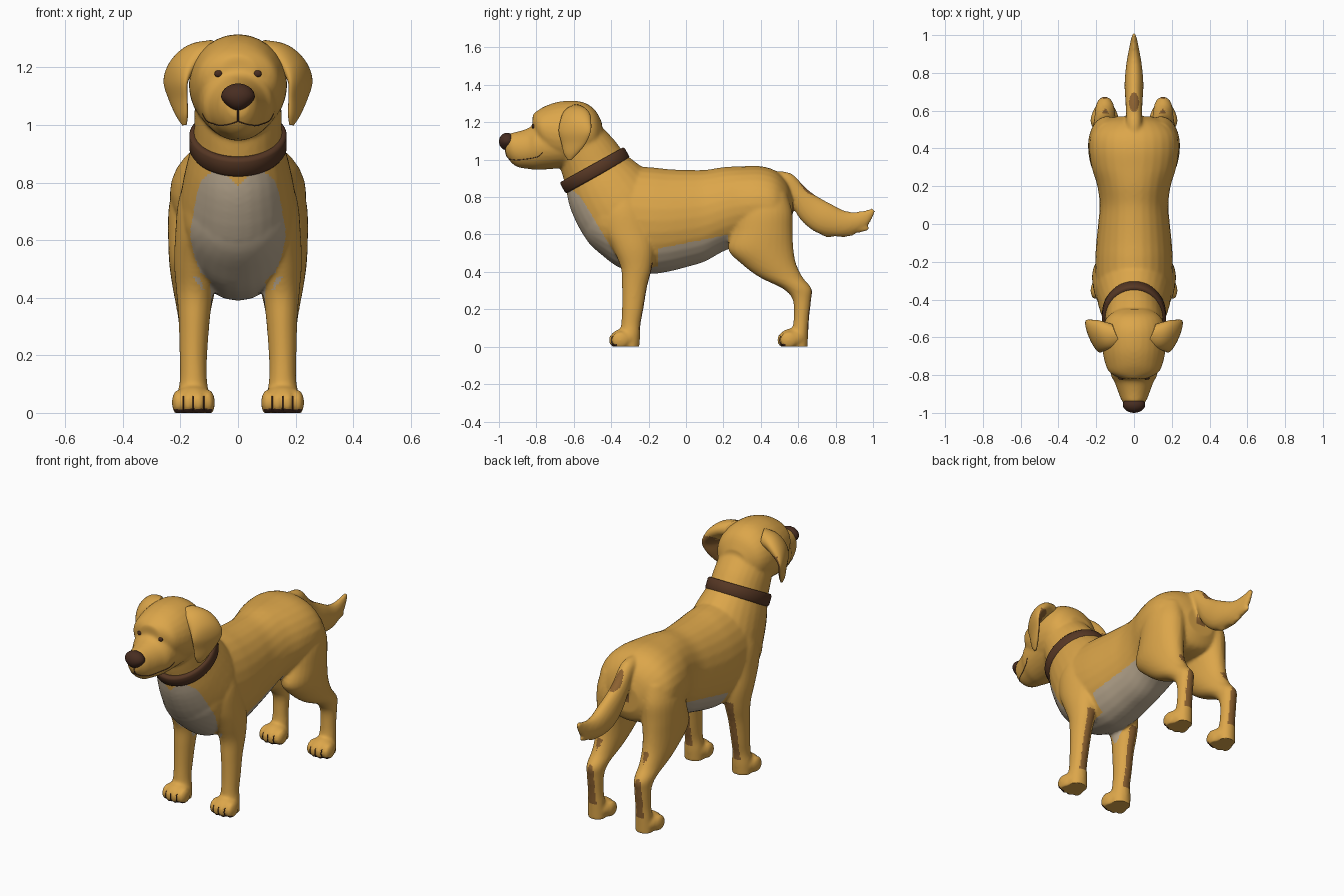
import bpy, bmesh, math
from mathutils import Vector, Matrix
from mathutils.bvhtree import BVHTree

if "Cube" in bpy.data.objects:
    bpy.data.objects.remove(bpy.data.objects["Cube"])


def material(name, rgb):
    m = bpy.data.materials.new(name)
    lin = [((c / 255 + 0.055) / 1.055) ** 2.4 for c in rgb]
    m.diffuse_color = (*lin, 1)
    m.use_nodes = True
    m.node_tree.nodes["Principled BSDF"].inputs["Base Color"].default_value = m.diffuse_color
    return m


GOLD = material("golden_fur", (220, 166, 74))
CREAM = material("cream_fur", (188, 171, 146))
TAN = material("brown_fur", (140, 97, 48))
COLLAR = material("collar_brown", (86, 55, 36))
DARK = material("nose_dark_brown", (72, 45, 33))


def finish(name, bm, mats):
    bmesh.ops.recalc_face_normals(bm, faces=bm.faces)
    me = bpy.data.meshes.new(name)
    bm.to_mesh(me)
    bm.free()
    for m in mats:
        me.materials.append(m)
    for p in me.polygons:
        p.use_smooth = True
    ob = bpy.data.objects.new(name, me)
    bpy.context.collection.objects.link(ob)
    return ob


def smooth_rows(rows, steps=4):
    """Catmull-Rom interpolation between section rows."""
    out = []
    for i in range(len(rows) - 1):
        a, b, c, d = (rows[max(0, min(len(rows) - 1, i + k))] for k in (-1, 0, 1, 2))
        for s in range(steps):
            t = s / steps
            out.append([0.5 * (2 * q + (r - p) * t + (2 * p - 5 * q + 4 * r - w) * t * t
                               + (3 * q - p - 3 * r + w) * t ** 3)
                        for p, q, r, w in zip(a, b, c, d)])
    return out + [list(rows[-1])]


def skin(bm, rings, n=28):
    """rings: (centre, u, v) ellipses joined into a closed tube."""
    loops = []
    for c, u, v in rings:
        loops.append([bm.verts.new(c + u * math.cos(2 * math.pi * k / n)
                                   + v * math.sin(2 * math.pi * k / n)) for k in range(n)])
    for a, b in zip(loops, loops[1:]):
        for k in range(n):
            bm.faces.new((a[k], a[(k + 1) % n], b[(k + 1) % n], b[k]))
    bm.faces.new(loops[0])
    bm.faces.new(loops[-1])


def loft(bm, rows, sx=1):
    """rows: x, y, z, half width, half depth, tilt of the section in degrees."""
    rings = []
    for x, y, z, rx, rv, t in smooth_rows(rows):
        t = math.radians(t)
        rings.append((Vector((sx * x, y, z)), Vector((max(rx, .003), 0, 0)),
                      Vector((0, math.cos(t), math.sin(t))) * max(rv, .003)))
    skin(bm, rings)


def ball(bm, c, r, tilt=0):
    m = Matrix.Translation(c) @ Matrix.Rotation(math.radians(tilt), 4, 'X') @ Matrix.Diagonal((*r, 1))
    return bmesh.ops.create_uvsphere(bm, u_segments=24, v_segments=14, radius=1, matrix=m)['verts']


# body: overlapping lofts fused into one skin
bm = bmesh.new()
torso = [(-.56, .70, .07, .08), (-.52, .695, .13, .14), (-.45, .69, .18, .20), (-.35, .69, .2, .27),
         (-.2, .675, .205, .285), (-.1, .675, .2, .275), (0, .685, .19, .26), (.1, .70, .182, .245),
         (.2, .735, .194, .225), (.3, .755, .224, .21), (.4, .76, .237, .205), (.48, .75, .225, .19),
         (.54, .73, .17, .15), (.57, .72, .09, .08)]
muzzle = [(-.965, 1.07, .035, .04), (-.94, 1.065, .062, .075), (-.90, 1.055, .08, .095),
          (-.84, 1.06, .102, .11), (-.79, 1.075, .125, .13), (-.66, 1.08, .142, .125), (-.58, 1.06, .13, .1)]
skull = [(-.82, 1.19, .06, .05), (-.79, 1.17, .125, .095), (-.74, 1.15, .152, .142), (-.66, 1.14, .168, .173),
         (-.56, 1.14, .168, .17), (-.49, 1.14, .14, .13), (-.45, 1.13, .08, .07)]
for part in (torso, muzzle, skull):
    loft(bm, [(0, y, z, rx, rz, 90) for y, z, rx, rz in part])
# neck and tail
loft(bm, [(0, -.57, 1.10, .15, .14, 35), (0, -.525, 1.02, .152, .165, 32), (0, -.485, .945, .156, .182, 29),
          (0, -.43, .85, .18, .22, 32), (0, -.36, .74, .2, .24, 45), (0, -.3, .68, .19, .22, 55)])
loft(bm, [(0, .46, .89, .04, .05, 80), (0, .54, .885, .042, .047, 60), (0, .60, .81, .043, .056, 45),
          (0, .66, .74, .046, .077, 50), (0, .74, .685, .05, .086, 65), (0, .83, .66, .043, .072, 85),
          (0, .90, .665, .032, .056, 100), (0, .96, .69, .02, .04, 115), (0, 1.005, .732, .01, .012, 125)])
for y, z in ((.78, .605), (.86, .605), (.93, .628)):
    ball(bm, (0, y, z), (.016, .055, .018), 8)
# legs and paws
front_leg = [(.12, -.33, .80, .07, .08), (.13, -.33, .72, .08, .12), (.138, -.31, .62, .08, .13),
             (.147, -.28, .52, .075, .11), (.15, -.265, .42, .064, .083), (.152, -.275, .32, .054, .067),
             (.155, -.285, .2, .048, .057), (.155, -.295, .12, .047, .052), (.155, -.30, .06, .055, .055),
             (.155, -.30, -.01, .055, .05)]
hind_leg = [(.13, .42, .82, .085, .12), (.14, .42, .72, .1, .148), (.145, .41, .62, .098, .16),
            (.15, .40, .52, .089, .175), (.152, .445, .44, .076, .145), (.153, .51, .37, .062, .115),
            (.154, .595, .31, .052, .077), (.154, .62, .25, .045, .049), (.154, .617, .15, .043, .041),
            (.154, .61, .08, .047, .044), (.154, .605, -.01, .05, .045)]
PAWS = (-.33, .57)
for sx in (1, -1):
    for leg in (front_leg, hind_leg):
        loft(bm, [(*r, 0) for r in leg], sx)
    for py in PAWS:
        ball(bm, (sx * .155, py, .042), (.068, .075, .056))
        for off, back in ((-.052, .015), (-.018, 0), (.018, 0), (.052, .015)):
            ball(bm, (sx * .155 + off, py - .036 + back, .036), (.023, .048, .045))
raw = finish("body_base", bm, [GOLD])
rm = raw.modifiers.new("fuse", 'REMESH')
rm.mode = 'VOXEL'
rm.voxel_size = 0.0085
sm = raw.modifiers.new("soften", 'SMOOTH')
sm.factor = 0.5
sm.iterations = 8
me = bpy.data.meshes.new_from_object(raw.evaluated_get(bpy.context.evaluated_depsgraph_get()))
bpy.data.objects.remove(raw)
me.name = "body"
me.materials.clear()
for m in (GOLD, CREAM, TAN, DARK):
    me.materials.append(m)
for v in me.vertices:
    v.co.z = max(v.co.z, 0)
body = bpy.data.objects.new("body", me)
bpy.context.collection.objects.link(body)


def fur_colour(c, n):
    x, y, z = abs(c.x), c.y, c.z
    chest = (x / .188) ** 2.3 + (abs(z - .62) / .235) ** 2.3 < 1 and y < -.58 + (.83 - z) * .6
    notch = z > .785 and x < (z - .785) * .9
    under = -.42 < y <= -.17 and x < .095 and .36 < z < .5 and n.z < .2
    belly = -.17 < y < .225 and .36 < z < .52 + (y + .17) * .2 and (x < .1 or y > -.15)
    if (chest and not notch) or under or belly:
        return 1
    tail_spot = ((y - .645) / .05) ** 2 + (x / .026) ** 2 < 1 and n.z > .2 and z > .7
    leg_back = .09 < z < .45 and x > .07 and n.y > .87 and (y > .5 or -.3 < y < -.1)
    tail_under = x < .03 and .5 < y < .6 and .7 < z < .84 and n.y > .3
    if tail_spot or leg_back or tail_under:
        return 2
    claws = z < .014 and n.y < -.25
    return 3 if claws else 0


for p in me.polygons:
    p.use_smooth = True
    p.material_index = fur_colour(p.center, p.normal)
tree = BVHTree.FromPolygons([v.co for v in me.vertices], [tuple(p.vertices) for p in me.polygons])

# ears: flaps with a thick base, front edge close to the head, brown inside
ear_rows = [(.09, -.585, 1.25, .06, .045), (.15, -.585, 1.24, .08, .042), (.195, -.59, 1.2, .09, .036),
            (.216, -.595, 1.15, .093, .023), (.208, -.6, 1.09, .072, .018), (.195, -.615, 1.035, .042, .015),
            (.186, -.622, 1.0, .012, .007)]
for sx, side in ((1, "left"), (-1, "right")):
    rows = smooth_rows(ear_rows, 6)
    pts = [Vector(r[:3]) for r in rows]
    w = Vector((.4, .917, 0))
    flip = Vector((sx, 1, 1))
    rings = []
    for i, r in enumerate(rows):
        tan = pts[min(i + 1, len(pts) - 1)] - pts[max(i - 1, 0)]
        v = tan.cross(w).normalized()
        rings.append((pts[i] * flip, w * r[3] * flip, v * r[4] * flip))
    bm = bmesh.new()
    skin(bm, rings, 32)
    ear = finish(side + "_ear", bm, [GOLD, TAN])
    for p in ear.data.polygons:
        n = p.normal
        inner = n.x * sx * .917 - n.y * .4 < -.7
        rear = n.y > .7 and n.x * sx < .45 and p.center.z > 1.06
        p.material_index = int((inner or rear) and p.center.z < 1.2)

# collar: tilted elliptical band
bm = bmesh.new()
tilt = math.radians(29)
along, up = Vector((0, math.cos(tilt), math.sin(tilt))), Vector((0, -math.sin(tilt), math.cos(tilt)))
profile = [(-.02, -.034), (.006, -.034), (.013, -.024), (.013, .024), (.006, .034), (-.02, .034)]
N = 64
loops = []
for k in range(N):
    a = 2 * math.pi * k / N
    loops.append([bm.verts.new(Vector((0, -.487, .943)) + Vector((1, 0, 0)) * (.156 + d) * math.cos(a)
                               + along * (.184 + d) * math.sin(a) + up * h) for d, h in profile])
for k in range(N):
    a, b = loops[k], loops[(k + 1) % N]
    for j in range(6):
        bm.faces.new((a[j], a[(j + 1) % 6], b[(j + 1) % 6], b[j]))
finish("collar", bm, [COLLAR])

# nose: ball narrowing towards the bottom
bm = bmesh.new()
for v in ball(bm, (0, -.957, 1.097), (.059, .043, .047)):
    v.co.x *= 1 + min(0, (v.co.z - 1.095) * 7)
finish("nose", bm, [DARK])

# eyes
for sx, side in ((1, "left"), (-1, "right")):
    hit = tree.ray_cast(Vector((sx * .068, -1.2, 1.178)), Vector((0, 1, 0)))[0]
    bm = bmesh.new()
    ball(bm, hit, (.014, .008, .012))
    finish(side + "_eye", bm, [DARK])


# thin drawn lines that follow the skin
def line(name, points, radius):
    cu = bpy.data.curves.new(name, 'CURVE')
    cu.dimensions = '3D'
    cu.bevel_depth = radius
    cu.bevel_resolution = 1
    sp = cu.splines.new('POLY')
    sp.points.add(len(points) - 1)
    for q, p in zip(sp.points, points):
        q.co = (*p, 1)
    cu.materials.append(DARK)
    bpy.context.collection.objects.link(bpy.data.objects.new(name, cu))


def front_hits(x, y, zs):
    hits = [tree.ray_cast(Vector((x, y, z)), Vector((0, 1, 0)))[0] for z in zs]
    return [h for h in hits if h]


line("lip_split", front_hits(0, -1.2, [1.06, 1.045, 1.03, 1.012]), .003)
smile = [(0, -.96, 1.01), (.03, -.95, .998), (.06, -.93, .99), (.085, -.89, .99), (.1, -.84, 1.0),
         (.115, -.79, 1.015), (.12, -.765, 1.04)]
for sx, side in ((1, "left"), (-1, "right")):
    pts = [tree.find_nearest(Vector((sx * p[0], p[1], p[2])))[0] for p in smooth_rows(smile, 5)]
    line(side + "_mouth_line", pts, .002)
    for py, which in zip(PAWS, ("front", "hind")):
        for off in (-.035, 0, .035):
            hits = front_hits(sx * .155 + off, py - .15, [.01, .022, .034, .046, .058])
            if len(hits) > 1:
                line(side + "_" + which + "_toe_line", hits, .003)
